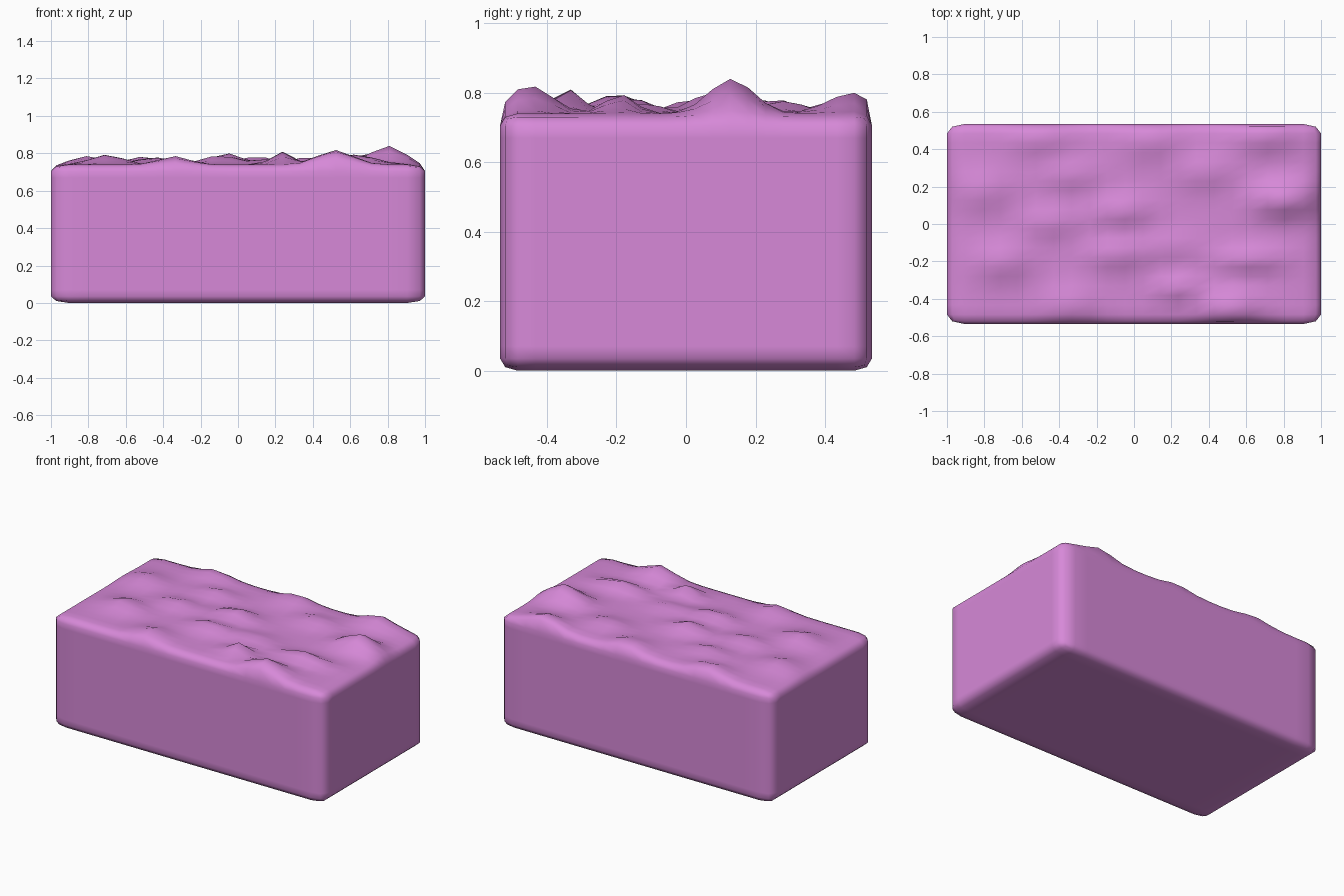
import bpy, bmesh, math
from mathutils import Vector

default_cube = bpy.data.objects.get("Cube")
if default_cube:
    bpy.data.objects.remove(default_cube, do_unlink=True)

CELLS = 21
RADIUS = 2 / CELLS
HALF_SIZE = Vector((1.0, 0.535, 0.37))

# Mounds on the top surface: centre x, centre y, height, width x, width y
MOUNDS = [
    (0.80, 0.13, 0.10, 0.13, 0.09), (0.70, 0.48, 0.06, 0.13, 0.10),
    (0.52, -0.45, 0.08, 0.13, 0.09), (0.24, -0.34, 0.07, 0.08, 0.06),
    (0.62, -0.19, 0.055, 0.16, 0.06), (0.38, 0.28, 0.04, 0.13, 0.09),
    (0.10, 0.45, 0.045, 0.12, 0.10), (-0.06, 0.07, 0.06, 0.12, 0.08),
    (-0.10, -0.16, 0.05, 0.13, 0.08), (0.20, -0.12, 0.03, 0.14, 0.08),
    (-0.45, 0.01, 0.04, 0.13, 0.08), (-0.34, 0.26, 0.04, 0.13, 0.08),
    (-0.50, 0.46, 0.045, 0.13, 0.09), (-0.70, -0.20, 0.055, 0.12, 0.10),
    (-0.34, -0.43, 0.045, 0.11, 0.10), (-0.80, 0.18, 0.045, 0.12, 0.11),
]


def mound_height(x, y):
    return sum(h * math.exp(-((x - cx) / wx) ** 2 - ((y - cy) / wy) ** 2)
               for cx, cy, h, wx, wy in MOUNDS)


def rounded(co):
    """Pull the outermost row of a cube grid onto a rounded edge."""
    limit = 1 - RADIUS
    core = Vector([max(-limit, min(limit, c)) for c in co])
    return core + (co - core).normalized() * RADIUS


# Pink surface
pink = bpy.data.materials.new("orchid pink")
pink.use_nodes = True
colour = (0.68, 0.25, 0.69, 1)
pink.diffuse_color = colour
pink.node_tree.nodes["Principled BSDF"].inputs["Base Color"].default_value = colour

# Block: a gridded, rounded box with a lumpy top
bm = bmesh.new()
bmesh.ops.create_cube(bm, size=2)
bmesh.ops.subdivide_edges(bm, edges=bm.edges[:], cuts=CELLS - 1, use_grid_fill=True)
for vert in bm.verts:
    on_top = vert.co.z > 1 - RADIUS / 2
    soft = rounded(vert.co)
    vert.co = Vector([s * h for s, h in zip(soft, HALF_SIZE)])
    vert.co.z += HALF_SIZE.z
    if on_top:
        vert.co.z += mound_height(vert.co.x, vert.co.y)
for face in bm.faces:
    face.smooth = True
bmesh.ops.recalc_face_normals(bm, faces=bm.faces[:])

mesh = bpy.data.meshes.new("lumpy_block")
bm.to_mesh(mesh)
bm.free()
mesh.materials.append(pink)
block = bpy.data.objects.new("lumpy_block", mesh)
bpy.context.collection.objects.link(block)
